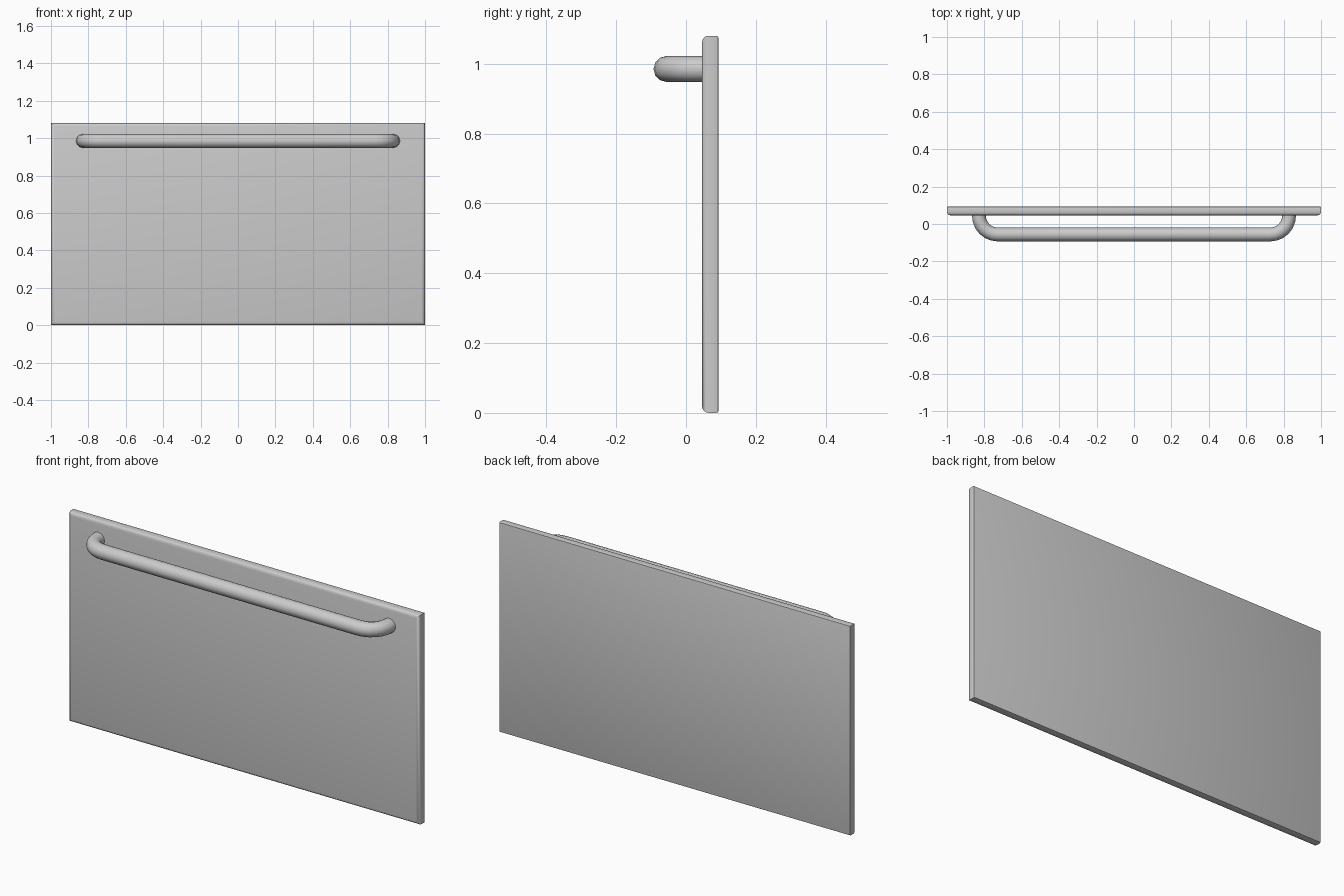
import bpy, bmesh, math
from mathutils import Vector

if "Cube" in bpy.data.objects:
    bpy.data.objects.remove(bpy.data.objects["Cube"])

H, Y0, Y1 = 1.08, 0.046, 0.093      # panel height, front and back planes


def add_object(name, bm):
    bmesh.ops.recalc_face_normals(bm, faces=bm.faces)
    mesh = bpy.data.meshes.new(name)
    bm.to_mesh(mesh)
    bm.free()
    ob = bpy.data.objects.new(name, mesh)
    bpy.context.collection.objects.link(ob)
    bpy.ops.object.select_all(action='DESELECT')
    bpy.context.view_layer.objects.active = ob
    ob.select_set(True)
    bpy.ops.object.shade_smooth_by_angle(angle=math.radians(35))
    return ob


def rim(bm, y):
    return [e for e in bm.edges if all(abs(v.co.y - y) < 1e-5 for v in e.verts)]


# Door panel: slab with a wide rounded front rim and a small rounded back rim
bm = bmesh.new()
bmesh.ops.create_cube(bm, size=1)
for v in bm.verts:
    v.co = Vector((v.co.x * 2, (Y0 + Y1) / 2 + v.co.y * (Y1 - Y0), H / 2 + v.co.z * H))
bmesh.ops.bevel(bm, geom=rim(bm, Y0), offset=0.018, segments=3, profile=0.5, affect='EDGES')
bmesh.ops.bevel(bm, geom=rim(bm, Y1), offset=0.006, segments=2, profile=0.5, affect='EDGES')
add_object("door_panel", bm)

# Bar handle: round section swept along a U-shaped path with curved ends
R, ZC, XE, YB, BEND, SIDES, STEPS = 0.037, 0.985, 0.829, -0.056, 0.1, 12, 6
half = [(Vector((XE, 0.065)), Vector((0, -1)))]
for i in range(STEPS + 1):
    a = math.pi / 2 * i / STEPS
    half.append((Vector((XE - BEND + BEND * math.cos(a), YB + BEND - BEND * math.sin(a))),
                 Vector((-math.sin(a), -math.cos(a)))))
path = half + [(Vector((-p.x, p.y)), Vector((t.x, -t.y))) for p, t in reversed(half)]

bm = bmesh.new()
rings = []
for p, t in path:
    ring = []
    for k in range(SIDES):
        a = 2 * math.pi * k / SIDES
        side = R * math.cos(a)
        ring.append(bm.verts.new((p.x - t.y * side, p.y + t.x * side, ZC + R * math.sin(a))))
    rings.append(ring)
for a, b in zip(rings, rings[1:]):
    for k in range(SIDES):
        n = (k + 1) % SIDES
        bm.faces.new((a[k], a[n], b[n], b[k]))
bm.faces.new(rings[0])
bm.faces.new(rings[-1])
add_object("bar_handle", bm)
